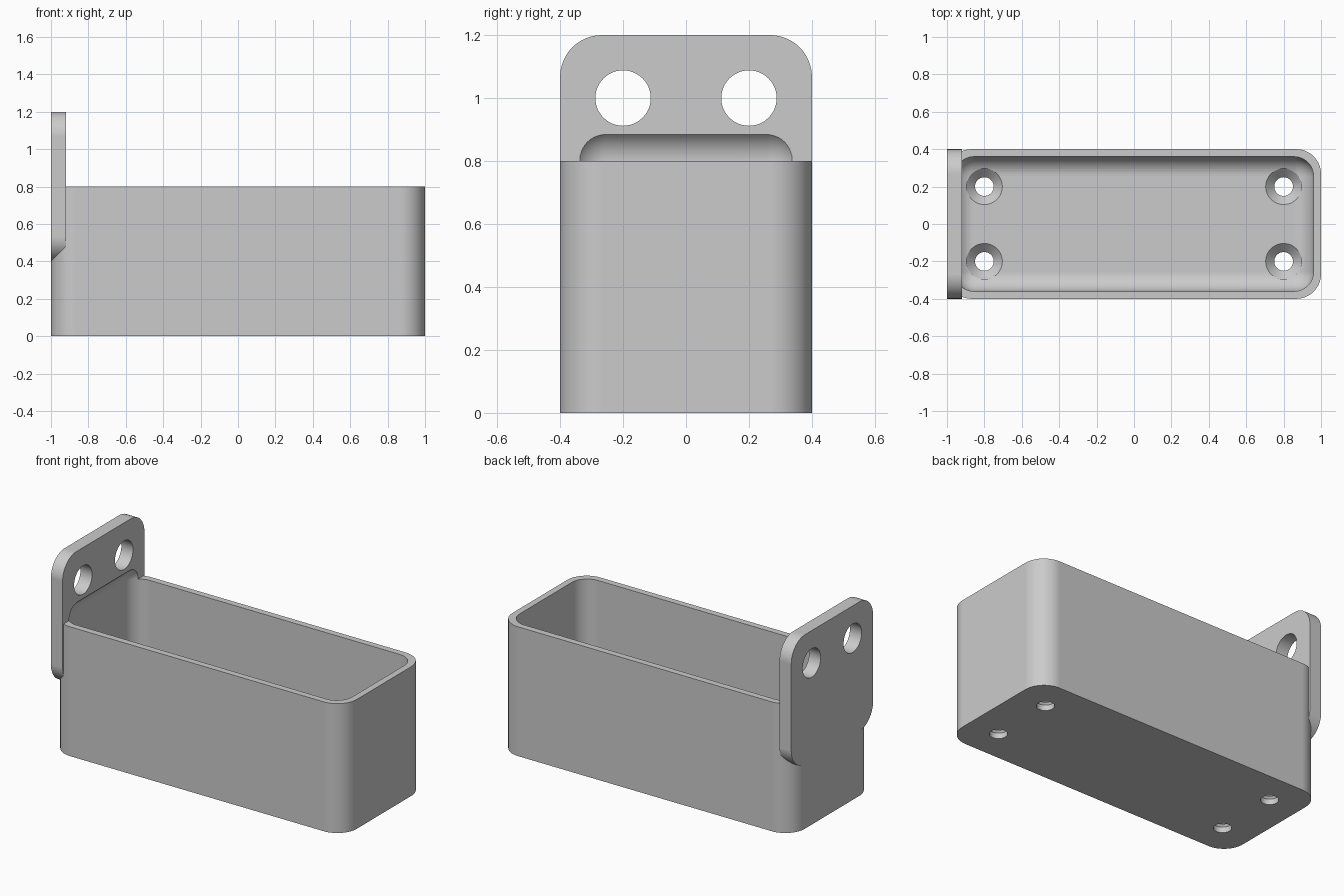
import bpy
import bmesh
import math
from mathutils import Matrix

if "Cube" in bpy.data.objects:
    bpy.data.objects.remove(bpy.data.objects["Cube"], do_unlink=True)

LENGTH, WIDTH, HEIGHT = 2.0, 0.8, 0.8
WALL, FLOOR, PLATE = 0.04, 0.08, 0.08
OUTER_R, INNER_R = 0.133, 0.105

grey = bpy.data.materials.new("plain grey")
grey.use_nodes = True
colour = (0.6, 0.6, 0.6, 1)
grey.diffuse_color = colour
grey.node_tree.nodes["Principled BSDF"].inputs["Base Color"].default_value = colour


def finish(name, bm):
    mesh = bpy.data.meshes.new(name)
    bmesh.ops.recalc_face_normals(bm, faces=bm.faces)
    bm.to_mesh(mesh)
    bm.free()
    mesh.materials.append(grey)
    obj = bpy.data.objects.new(name, mesh)
    bpy.context.collection.objects.link(obj)
    return obj


def rounded_block(name, low, high, radius, axis=None, segments=16):
    """Box with rounded edges: those along one axis, or all of them."""
    bm = bmesh.new()
    bmesh.ops.create_cube(bm, size=1)
    for v in bm.verts:
        for i in range(3):
            v.co[i] = high[i] if v.co[i] > 0 else low[i]
    edges = [e for e in bm.edges if axis is None
             or abs(e.verts[0].co[axis] - e.verts[1].co[axis]) > 1e-5]
    bmesh.ops.bevel(bm, geom=edges, offset=radius, segments=segments,
                    profile=0.5, affect='EDGES', clamp_overlap=True)
    return finish(name, bm)


def drill(name, profile, matrix):
    """Turned cutter from (radius, height) pairs along its own z axis."""
    bm = bmesh.new()
    count = 48
    rings = [[bm.verts.new((r * math.cos(math.tau * i / count),
                            r * math.sin(math.tau * i / count), h))
              for i in range(count)] for r, h in profile]
    for a, b in zip(rings, rings[1:]):
        for i in range(count):
            j = (i + 1) % count
            bm.faces.new((a[i], a[j], b[j], b[i]))
    bm.faces.new(rings[0])
    bm.faces.new(rings[-1])
    bm.transform(matrix)
    return finish(name, bm)


def combine(target, tool, operation):
    mod = target.modifiers.new(tool.name, 'BOOLEAN')
    mod.operation = operation
    mod.solver = 'EXACT'
    mod.object = tool
    bpy.context.view_layer.objects.active = target
    bpy.ops.object.modifier_apply(modifier=mod.name)
    bpy.data.objects.remove(tool, do_unlink=True)


x, y = LENGTH / 2, WIDTH / 2

# Bin body with upright rounded corners, and the raised mounting plate
bin_body = rounded_block("mounted_bin", (-x, -y, 0), (x, y, HEIGHT), OUTER_R, axis=2)
plate = rounded_block("mounting_plate", (-x, -y, 0.4), (-x + PLATE, y, 1.2), OUTER_R, axis=0)
combine(bin_body, plate, 'UNION')

# Cavity, rounded on every edge, which also hollows the plate
cavity = rounded_block("cavity", (-x + WALL, -y + WALL, FLOOR),
                       (x - WALL, y - WALL, 0.907), INNER_R, segments=12)
combine(bin_body, cavity, 'DIFFERENCE')

# Countersunk screw holes in the floor
screw = [(0.05, -0.05), (0.05, 0.034), (0.096, FLOOR), (0.096, 0.3)]
for sx in (-0.8, 0.8):
    for sy in (-0.2, 0.2):
        combine(bin_body, drill("screw_hole", screw, Matrix.Translation((sx, sy, 0))),
                'DIFFERENCE')

# Round hanging holes through the plate
for sy in (-0.2, 0.2):
    place = Matrix.Translation((-x, sy, 1.0)) @ Matrix.Rotation(math.pi / 2, 4, 'Y')
    combine(bin_body, drill("hanging_hole", [(0.088, -0.1), (0.088, 0.2)], place),
            'DIFFERENCE')

# Smooth rounded parts with flat main faces
bpy.ops.object.select_all(action='DESELECT')
bin_body.select_set(True)
bpy.context.view_layer.objects.active = bin_body
bpy.ops.object.shade_smooth_by_angle(angle=math.radians(30))
weighted = bin_body.modifiers.new("flat_faces", 'WEIGHTED_NORMAL')
weighted.keep_sharp = True
